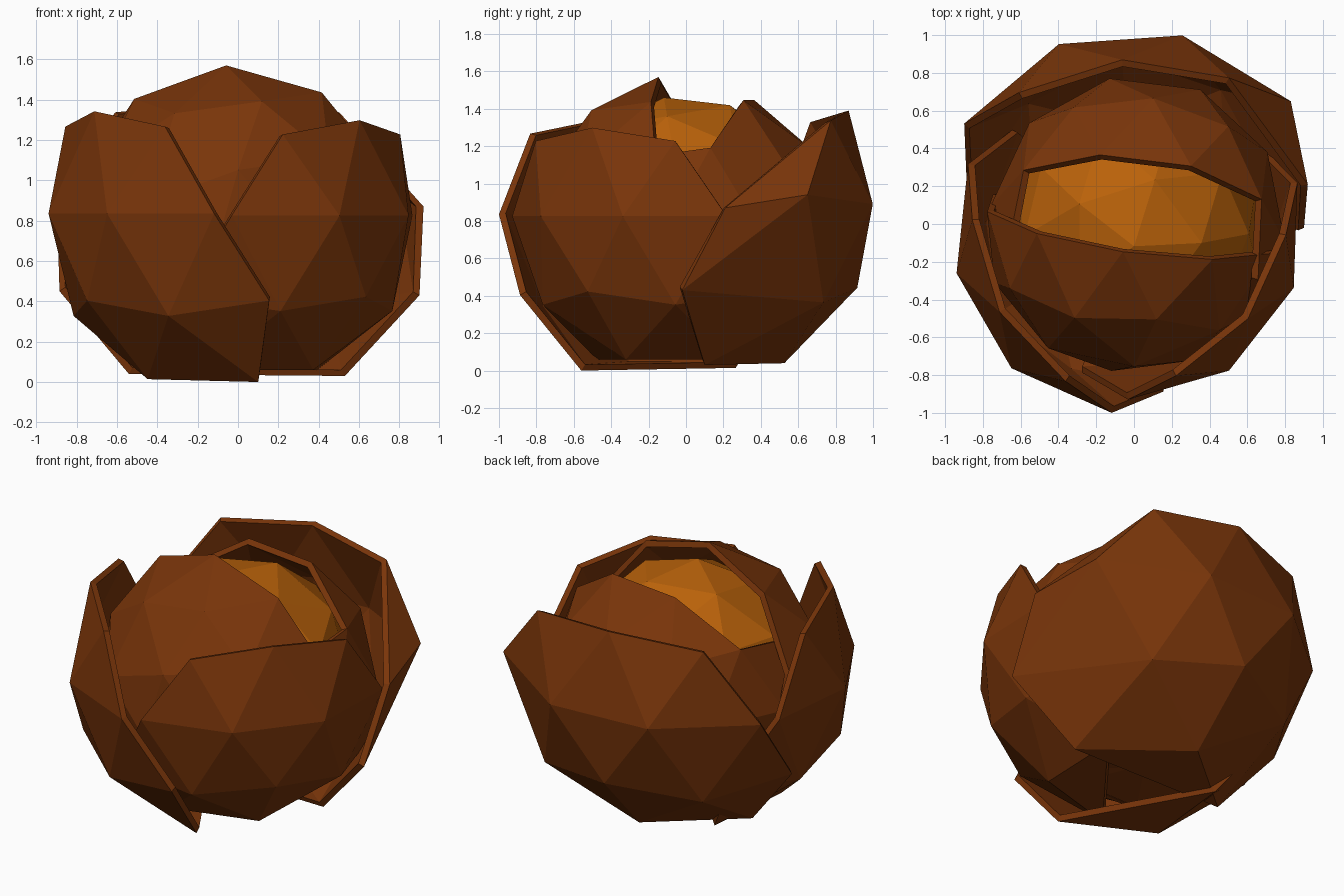
import bpy, bmesh, math
from mathutils import Matrix, Vector

if "Cube" in bpy.data.objects:
    bpy.data.objects.remove(bpy.data.objects["Cube"])


def material(name, color):
    m = bpy.data.materials.new(name)
    m.diffuse_color = (*color, 1)
    m.use_nodes = True
    m.node_tree.nodes["Principled BSDF"].inputs["Base Color"].default_value = m.diffuse_color
    return m


BROWN = material("brown shell", (0.195, 0.036, 0.003))
ORANGE = material("amber core", (0.49, 0.122, 0.003))
WALL = 0.038
R = math.radians


def finish(bm, name, mat, center, thickness=0):
    """Point faces outward, make the object and give the shell its wall."""
    bm.normal_update()
    for f in bm.faces:
        if f.normal.dot(f.calc_center_median() - center) < 0:
            f.normal_flip()
    mesh = bpy.data.meshes.new(name)
    bm.to_mesh(mesh)
    bm.free()
    mesh.materials.append(mat)
    ob = bpy.data.objects.new(name, mesh)
    bpy.context.collection.objects.link(ob)
    if thickness:
        mod = ob.modifiers.new("wall", 'SOLIDIFY')
        mod.thickness = thickness
        mod.offset = -1
    return ob


def sphere_part(keep, matrix):
    """Low-poly sphere reduced to the faces whose centre passes the test."""
    bm = bmesh.new()
    bmesh.ops.create_icosphere(bm, subdivisions=2, radius=1)
    drop = [f for f in bm.faces if not keep(f.calc_center_median())]
    bmesh.ops.delete(bm, geom=drop, context='FACES')
    bm.transform(matrix)
    return bm


def in_petal(c):
    # band sector: wide below the middle, narrow above, open at both poles
    az = math.degrees(math.atan2(c.y, c.x)) - 36
    az = abs((az + 180) % 360 - 180)
    return -0.82 < c.z < 0.5 and az < (63 if c.z < 0 else 45)


def petal(center, scale, azimuth):
    m = (Matrix.Translation(center) @ Matrix.Diagonal((*scale, 1))
         @ Matrix.Rotation(R(azimuth - 36), 4, 'Z'))
    bm = sphere_part(in_petal, m)
    # flat foot between the three lowest points
    bm.faces.new(sorted(bm.verts, key=lambda v: v.co.z)[:3])
    return bm


def half_shell(name, center, radius, yaw, tilt, spin, keep):
    m = (Matrix.Translation(center) @ Matrix.Rotation(R(yaw), 4, 'Z')
         @ Matrix.Rotation(R(tilt), 4, 'X') @ Matrix.Rotation(R(spin), 4, 'Z')
         @ Matrix.Scale(radius, 4))
    bm = sphere_part(keep, m)
    for v in bm.verts:
        v.co.z = max(v.co.z, 0.09)
    finish(bm, name, BROWN, Vector(center), WALL)


# core
m = (Matrix.Translation((0, 0, 0.79)) @ Matrix.Rotation(R(10), 4, 'X')
     @ Matrix.Scale(0.68, 4))
finish(sphere_part(lambda c: True, m), "core", ORANGE, Vector((0, 0, 0.79)))


def back_half(c):
    # half sphere, with the sides reaching further forward than the top
    up = -(Matrix.Rotation(R(18), 3, 'Z') @ c).y
    return c.z > 0 or (c.z > -0.45 and up < 0.5)


# two inner half shells, open along the top
half_shell("inner_shell_front", (-0.01, 0.0, 0.785), 0.80, -8, 101, 2,
           lambda c: c.z > 0)
half_shell("inner_shell_back", (0.02, 0.0, 0.78), 0.785, -7, -117, 18, back_half)

# outer petals at front left and front right
for name, c, s, az in (
        ("petal_front_left", (-0.02, -0.065, 0.835), (0.94, 0.94, 0.965), -150),
        ("petal_front_right", (0.0, -0.03, 0.825), (0.9, 0.9, 0.9), -38)):
    bm = petal(c, s, az)
    if name == "petal_front_left":
        # the right tip of the foot touches the ground
        tip = min(bm.verts, key=lambda v: (v.co - Vector((0.1, -0.56, 0))).length)
        tip.co = (0.10, -0.56, 0.0)
    finish(bm, name, BROWN, Vector(c), WALL)

# back petal, with its right edge drawn forward into a flap
c = Vector((0, -0.03, 0.89))
bm = petal(c, (1.06, 1.06, 1.0), 94)


def near(x, y, z):
    return min(bm.verts, key=lambda v: (v.co - Vector((x, y, z))).length)


low = near(0.88, 0.36, 0.44)
mid = near(0.81, 0.65, 0.89)
top = near(0.50, 0.77, 1.34)
foot = near(0.52, 0.18, 0.04)
near(-0.92, 0.2, 0.44).co = (-0.885, 0.2, 0.45)
near(-0.06, 0.87, 1.42).co.z = 1.39
low.co = (0.90, -0.02, 0.43)
foot.co = (0.53, 0.10, 0.03)
mid.co = (0.83, 0.65, 0.94)
flap = bm.verts.new((0.92, 0.21, 0.87))
bm.faces.new((flap, mid, low))
bm.faces.new((flap, top, mid))
finish(bm, "petal_back", BROWN, c, WALL)
